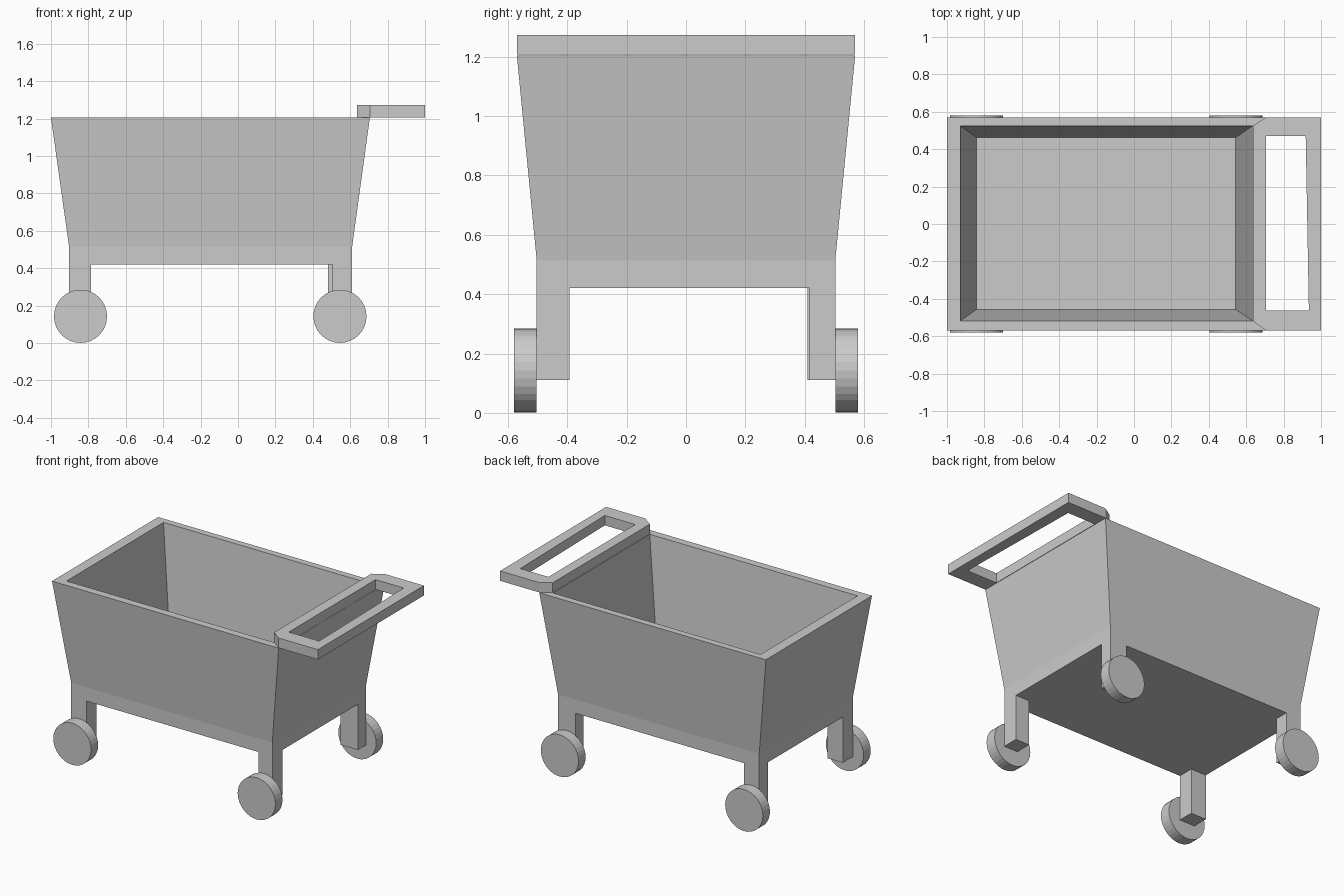
import bpy, bmesh
from math import pi
from mathutils import Matrix

if "Cube" in bpy.data.objects:
    bpy.data.objects.remove(bpy.data.objects["Cube"])


def finish(bm, name):
    bmesh.ops.recalc_face_normals(bm, faces=bm.faces)
    me = bpy.data.meshes.new(name)
    bm.to_mesh(me)
    bm.free()
    ob = bpy.data.objects.new(name, me)
    bpy.context.collection.objects.link(ob)
    return ob


def box(name, x0, x1, y0, y1, z0, z1):
    bm = bmesh.new()
    bmesh.ops.create_cube(bm, size=1)
    bmesh.ops.scale(bm, vec=(x1 - x0, y1 - y0, z1 - z0), verts=bm.verts)
    bmesh.ops.translate(bm, vec=((x0 + x1) / 2, (y0 + y1) / 2, (z0 + z1) / 2), verts=bm.verts)
    return finish(bm, name)


# Tub: loft of rectangles up the outside, over the rim and down to the floor
sections = [  # x min, x max, y min, y max, z
    (-0.903, 0.61, -0.503, 0.503, 0.42),
    (-0.903, 0.61, -0.503, 0.503, 0.513),
    (-1.0, 0.705, -0.57, 0.57, 1.205),
    (-0.928, 0.635, -0.518, 0.525, 1.205),
    (-0.842, 0.544, -0.457, 0.463, 0.535),
]
bm = bmesh.new()
rings = [[bm.verts.new(p) for p in ((a, c, z), (b, c, z), (b, d, z), (a, d, z))]
         for a, b, c, d, z in sections]
for lo, hi in zip(rings, rings[1:]):
    for i in range(4):
        j = (i + 1) % 4
        bm.faces.new((lo[i], lo[j], hi[j], hi[i]))
bm.faces.new(rings[0])
bm.faces.new(rings[-1])
finish(bm, "tub")

# Handle: flat frame with mitred corners on the rim, extruded upward
outline = [(0.635, -0.518), (0.705, -0.57), (1.0, -0.57),
           (1.0, 0.57), (0.705, 0.57), (0.635, 0.525)]
opening = [(0.706, -0.463), (0.935, -0.463), (0.918, 0.47), (0.706, 0.47)]
bm = bmesh.new()
o = [bm.verts.new((x, y, 1.207)) for x, y in outline]
h = [bm.verts.new((x, y, 1.207)) for x, y in opening]
for f in ((o[0], o[1], h[0]), (o[1], o[2], h[1], h[0]), (o[2], o[3], h[2], h[1]),
          (o[3], o[4], h[3], h[2]), (o[4], o[5], h[3]), (o[5], o[0], h[0], h[3])):
    bm.faces.new(f)
bottom = bm.faces[:]
top = bmesh.ops.extrude_face_region(bm, geom=bottom, use_keep_orig=True)["geom"]
bmesh.ops.translate(bm, vec=(0, 0, 0.067),
                    verts=[v for v in top if isinstance(v, bmesh.types.BMVert)])
finish(bm, "handle")

# Legs: square posts under the tub corners
box("front_left_leg", -0.903, -0.787, -0.503, -0.395, 0.11, 0.42)
box("back_left_leg", -0.903, -0.79, 0.41, 0.503, 0.11, 0.42)
box("front_right_leg", 0.505, 0.61, -0.503, -0.393, 0.11, 0.42)
box("back_right_leg", 0.48, 0.61, 0.417, 0.503, 0.11, 0.42)

# Wheels: discs on the outer faces of the legs
for end, x in (("left", -0.842), ("right", 0.545)):
    for side, y in (("front", -0.541), ("back", 0.541)):
        bm = bmesh.new()
        bmesh.ops.create_cone(bm, cap_ends=True, segments=32,
                              radius1=0.142, radius2=0.142, depth=0.076)
        bmesh.ops.transform(bm, verts=bm.verts,
                            matrix=Matrix.Translation((x, y, 0.143)) @ Matrix.Rotation(pi / 2, 4, 'X'))
        finish(bm, f"{side}_{end}_wheel")
